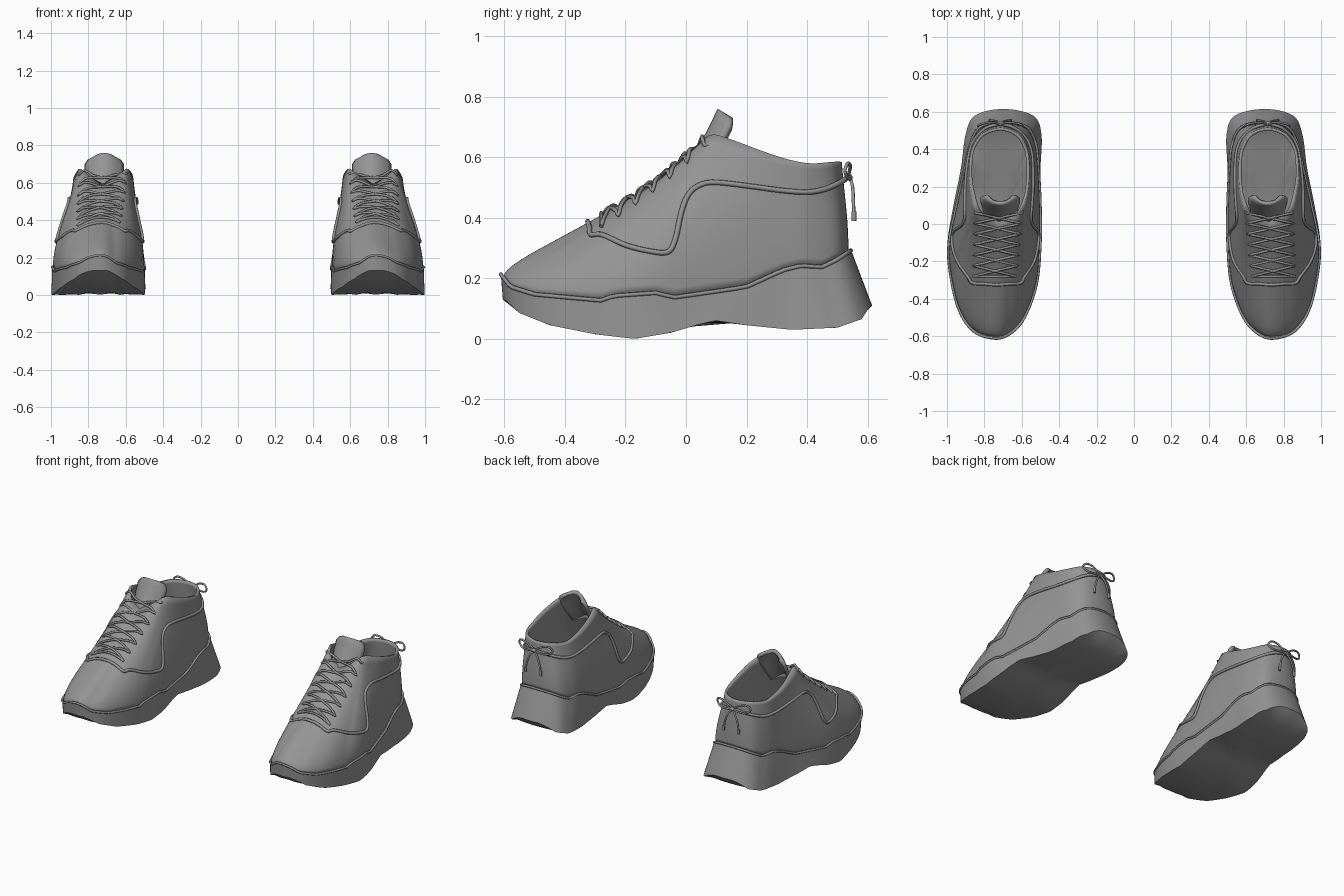
import bpy, bmesh, math
from mathutils import Vector
from mathutils.bvhtree import BVHTree

cube = bpy.data.objects.get("Cube")
if cube:
    bpy.data.objects.remove(cube)

grey = bpy.data.materials.new("plain_grey")
grey.use_nodes = True
COLOUR = (0.3, 0.3, 0.3, 1)
grey.diffuse_color = COLOUR
grey.node_tree.nodes["Principled BSDF"].inputs["Base Color"].default_value = COLOUR


def catmull(points, steps, closed):
    """Smooth path through the given points."""
    p = [Vector(q) for q in points]
    n, out = len(p), []
    get = (lambda i: p[i % n]) if closed else (lambda i: p[max(0, min(n - 1, i))])
    for i in range(n if closed else n - 1):
        a, b, c, d = (get(i + k) for k in (-1, 0, 1, 2))
        for s in range(steps):
            t = s / steps
            out.append(0.5 * (2 * b + (c - a) * t + (2 * a - 5 * b + 4 * c - d) * t**2
                              + (3 * b - a - 3 * c + d) * t**3))
    return out if closed else out + [p[-1]]


def height(profile, y):
    """Height on a (y, z) profile."""
    if y <= profile[0][0]:
        return profile[0][1]
    for (a, za), (b, zb) in zip(profile, profile[1:]):
        if y <= b:
            return za + (zb - za) * (y - a) / (b - a)
    return profile[-1][1]


def pair(name, ob):
    """Name the left part and add its mirrored right twin."""
    ob.name = "left_" + name
    bpy.context.collection.objects.link(ob)
    ob.data.materials.append(grey)
    if ob.type == "MESH":
        bpy.ops.object.select_all(action="DESELECT")
        ob.select_set(True)
        bpy.context.view_layer.objects.active = ob
        bpy.ops.object.shade_smooth_by_angle(angle=math.radians(40))
    twin = ob.copy()
    twin.name = "right_" + name
    twin.scale.x = -1
    bpy.context.collection.objects.link(twin)
    return ob


def loft(name, rings, closed=True, caps=False, thick=0):
    bm = bmesh.new()
    rows = [[bm.verts.new(v) for v in r] for r in rings]
    n = len(rows[0])
    for a, b in zip(rows, rows[1:]):
        for i in range(n if closed else n - 1):
            j = (i + 1) % n
            bm.faces.new((a[i], a[j], b[j], b[i]))
    if caps:
        bm.faces.new(rows[0][::-1])
        bm.faces.new(rows[-1])
    mesh = bpy.data.meshes.new(name)
    bm.to_mesh(mesh)
    bm.free()
    ob = bpy.data.objects.new(name, mesh)
    if thick:
        mod = ob.modifiers.new("thickness", "SOLIDIFY")
        mod.thickness, mod.offset = thick, -1
    return pair(name, ob)


def tube(name, points, radius, closed=False, steps=4):
    curve = bpy.data.curves.new(name, "CURVE")
    curve.dimensions = "3D"
    curve.bevel_depth, curve.bevel_resolution, curve.use_fill_caps = radius, 1, True
    path = catmull(points, steps, closed)
    spline = curve.splines.new("POLY")
    spline.points.add(len(path) - 1)
    for point, co in zip(spline.points, path):
        point.co = (*co, 1)
    spline.use_cyclic_u = closed
    spline.use_smooth = True
    return pair(name, bpy.data.objects.new(name, curve))


# Outlines run from the toe along the outer side, round the heel and back
GROUND = [(.745, -.605), (.86, -.565), (.94, -.44), (.985, -.25), (.997, -.1), (.965, .1),
          (.925, .3), (.9, .48), (.85, .58), (.7, .615), (.54, .58), (.495, .48), (.5, .3),
          (.505, .1), (.497, -.1), (.52, -.32), (.585, -.5), (.66, -.58)]
WELT = [(.745, -.612), (.86, -.572), (.94, -.45), (.985, -.25), (.99, -.1), (.95, .1),
        (.905, .3), (.875, .43), (.82, .52), (.7, .545), (.575, .52), (.525, .43), (.51, .3),
        (.5, .1), (.5, -.1), (.52, -.32), (.585, -.5), (.66, -.585)]
COLLAR = [(.725, .02, .6), (.77, .025, .62), (.81, .045, .65), (.845, .09, .675),
          (.865, .16, .655), (.88, .24, .625), (.88, .33, .595), (.865, .41, .58),
          (.81, .485, .585), (.715, .515, .585), (.625, .485, .585), (.575, .41, .58),
          (.56, .33, .595), (.56, .24, .625), (.57, .16, .655), (.595, .09, .675),
          (.63, .045, .65), (.68, .025, .62)]
TREAD = [(-.6, .13), (-.55, .085), (-.45, .045), (-.3, .015), (-.17, 0), (-.05, .02),
         (.05, .05), (.1, .06), (.2, .045), (.35, .03), (.5, .037), (.58, .065), (.61, .11)]
WELT_Z = [(-.615, .22), (-.58, .175), (-.5, .15), (-.28, .13), (-.24, .145), (-.1, .155),
          (-.04, .14), (.1, .16), (.2, .175), (.32, .23), (.38, .245), (.45, .24),
          (.5, .265), (.545, .295)]
CENTRE = Vector((.735, 0, 0))


def ring(outline, profile, scale=1):
    out = []
    for v in catmull([(*p, 0) for p in outline], 6, True):
        v = CENTRE + (v - CENTRE) * scale
        v.z = height(profile, v.y)
        out.append(v)
    return out


# Sole: rockered tread, flared wall and flat inner floor
tread, welt = ring(GROUND, TREAD), ring(WELT, WELT_Z)
sole_rings = [ring(GROUND, TREAD, s) for s in (.03, .25, .5, .75, .92)]
sole_rings += [[a.lerp(b, t) for a, b in zip(tread, welt)] for t in (0, .33, .67, 1)]
sole_rings += [ring(WELT, WELT_Z, s) for s in (.97, .75, .5, .25, .03)]
loft("sole", sole_rings, caps=True)
tube("welt_bead", [v + Vector((0, 0, -.003)) for v in welt], .007, True, 1)

# Upper: each rib sweeps from the welt to the collar
base = ring(WELT, WELT_Z, .985)
collar = catmull(COLLAR, 6, True)
ROWS = 16
upper_rings = [[] for _ in range(ROWS + 1)]
for p, q in zip(base, collar):
    f = min(1, (q - p).xy.length / .62)
    c1 = p + Vector((0, 0, (q.z - p.z) * (.4 - .25 * f)))
    c2 = q.lerp(p, .25 + .25 * f)
    c2.z = q.z + (p.z - q.z) * (.3 + .28 * f)
    for k in range(ROWS + 1):
        t = k / ROWS
        u = 1 - t
        upper_rings[k].append(p * u**3 + c1 * 3 * t * u * u + c2 * 3 * t * t * u + q * t**3)
upper = loft("upper", upper_rings, thick=.016)
bvh = BVHTree.FromPolygons([v.co for v in upper.data.vertices],
                           [tuple(f.vertices) for f in upper.data.polygons])


def from_above(x, y, lift):
    hit = bvh.ray_cast(Vector((x, y, 2)), Vector((0, 0, -1)))[0]
    return hit + Vector((0, 0, lift)) if hit else None


def from_side(side, y, z):
    hit = bvh.ray_cast(Vector((.73 + side, y, z)), Vector((-side, 0, 0)))[0]
    return hit + Vector((side * .004, 0, 0)) if hit else None


# Overlay piping: dips down each flank, then climbs and wraps to the heel
FLANK = [(-.28, .345), (-.2, .31), (-.12, .29), (-.06, .287), (-.035, .33), (-.015, .42),
         (.01, .48), (.05, .51), (.1, .517), (.2, .506), (.32, .49), (.4, .485), (.46, .495)]
outer = [from_side(1, y, z) for y, z in FLANK]
inner = [from_side(-1, y, z) for y, z in FLANK]
vamp = [from_above(.735 + dx, -.325 + abs(dx) * .08, .004) for dx in (-.13, -.07, 0, .07, .13)]
knot = Vector((.715, .535, .535))
heel = [Vector((.715 + s * .075, .515, .52)) for s in (-1, 1)]
path = [knot, heel[0]] + inner[::-1] + vamp + outer + [heel[1], knot]
tube("overlay_piping", [p for p in path if p], .009)

# Tongue: curved tab rising out of the throat
tongue = []
for y, z, half in ((-.02, .55, .085), (.03, .62, .095), (.065, .68, .105), (.09, .73, .105),
                   (.1, .752, .09), (.105, .76, .07)):
    row = [k / 6 for k in range(-6, 7)]
    tongue.append([(.715 + half * u, y + .05 * u * u, z - .03 * u * u) for u in row])
loft("tongue", tongue, closed=False, thick=.022)

# Laces: two zigzags crossing over the throat
LACE_ROWS = 7
for start in (-1, 1):
    ends = []
    for i in range(LACE_ROWS):
        t = i / (LACE_ROWS - 1)
        side = start * (-1) ** i
        ends.append(from_above(.745 - .022 * t + side * (.115 + .012 * t), -.28 + .34 * t, .006))
    lace = [ends[0]]
    for a, b in zip(ends, ends[1:]):
        for t in (.12, .3, .5, .7, .88):
            p = a.lerp(b, t)
            top = from_above(p.x, p.y, 0)
            p.z = max(p.z, top.z if top else 0) + .01 + .006 * start * (t - .5)
            lace.append(p)
        lace.append(b)
    tail = lace[-1] + Vector((-.01 * start, .03, .0))
    tube("lace_" + ("a" if start < 0 else "b"), lace + [tail], .007, steps=2)
bar = [from_above(.745 + dx, -.28, .008) for dx in (-.115, -.06, 0, .06, .115)]
tube("lace_bar", bar, .007)

# Heel bow: two loops, two tails with tips and a knot
for s, word in ((-1, "inner"), (1, "outer")):
    def at(dx, dy, dz):
        return knot + Vector((s * dx, dy, dz))
    tube("bow_loop_" + word, [at(0, 0, 0), at(.05, .008, .035), at(.1, 0, .045),
                              at(.12, -.01, .02), at(.09, .002, -.005), at(.04, .01, -.005),
                              at(0, .005, 0)], .006)
    tube("bow_tail_" + word, [at(0, .005, 0), at(.025, .015, -.03), at(.045, .018, -.08),
                              at(.055, .02, -.14)], .006)
    tube("tail_tip_" + word, [at(.054, .02, -.115), at(.055, .02, -.145)], .008)
tube("bow_knot", [knot + Vector((dx, .004, 0)) for dx in (-.014, 0, .014)], .012)
